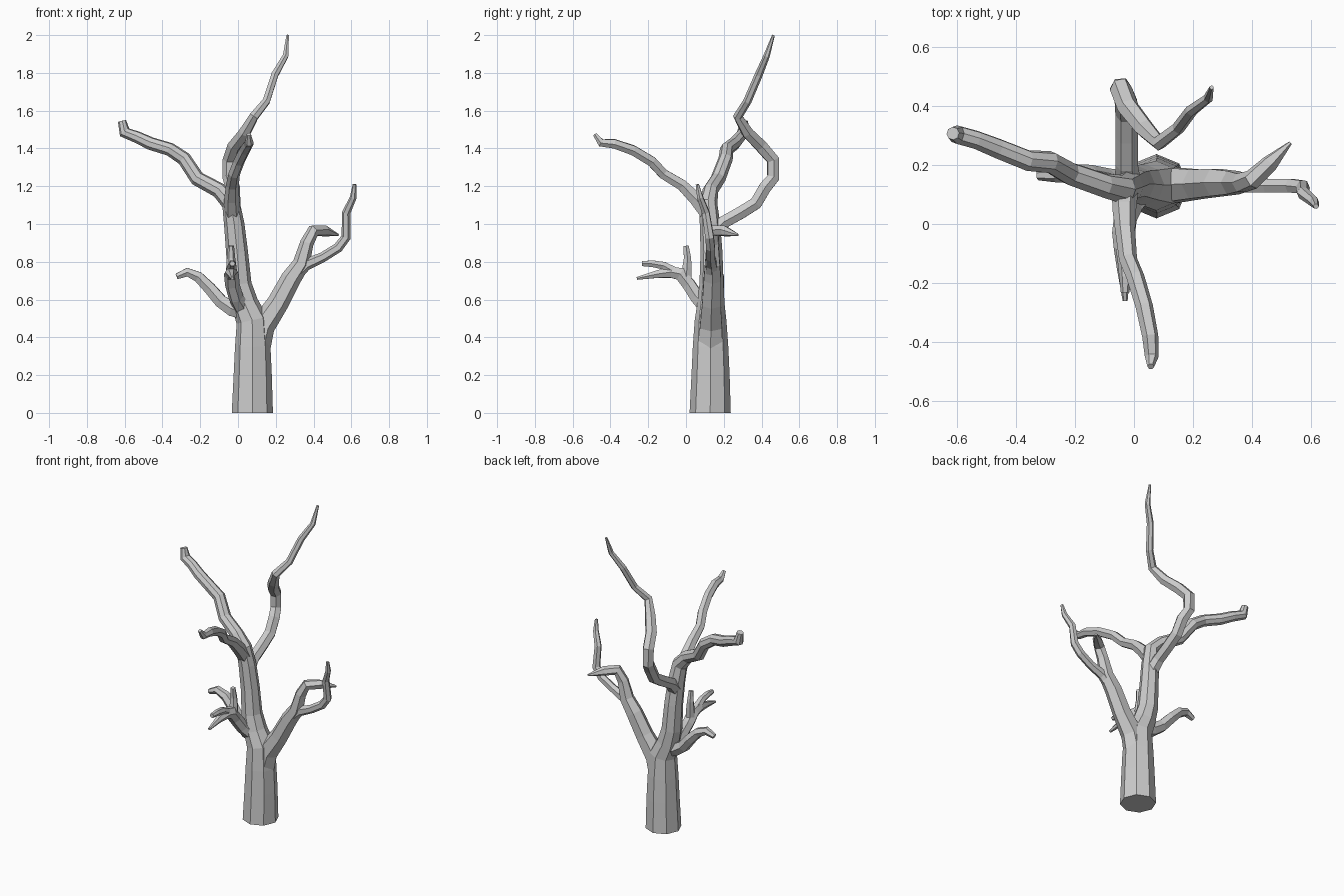
import bpy, bmesh, math
from mathutils import Vector


def limb(name, path, sides=6, start=None, girth=1.06):
    """Faceted tapering tube; path holds (x, y, z, radius)."""
    pts = [Vector(p[:3]) for p in path]
    dirs = []
    for i in range(len(pts)):
        a = (pts[i] - pts[i - 1]).normalized() if i else Vector()
        b = (pts[i + 1] - pts[i]).normalized() if i < len(pts) - 1 else Vector()
        dirs.append((a + b).normalized())
    if start:
        dirs[0] = Vector(start)
    bm = bmesh.new()
    side = Vector((1, 0, 0)) if abs(dirs[0].x) < 0.8 else Vector((0, 1, 0))
    rings = []
    for p, d, q in zip(pts, dirs, path):
        side = (side - d * side.dot(d)).normalized()
        up = d.cross(side)
        rings.append([bm.verts.new(p + girth * q[3] * (side * math.cos(t) + up * math.sin(t)))
                      for t in (2 * math.pi * k / sides for k in range(sides))])
    for r, s in zip(rings, rings[1:]):
        for k in range(sides):
            j = (k + 1) % sides
            bm.faces.new((r[k], r[j], s[j], s[k]))
    bm.faces.new(rings[0][::-1])
    bm.faces.new(rings[-1])
    bmesh.ops.recalc_face_normals(bm, faces=bm.faces)
    me = bpy.data.meshes.new(name)
    bm.to_mesh(me)
    bm.free()
    ob = bpy.data.objects.new(name, me)
    bpy.context.collection.objects.link(ob)
    return ob


# Trunk running up through the main stem and out along the upper left branch
limb("trunk_and_upper_left_branch",
     [(.076, .128, 0, .109), (.078, .13, .2, .101), (.078, .13, .35, .094),
      (.075, .13, .49, .084), (.035, .132, .58, .072), (.008, .135, .68, .064),
      (-.005, .135, .85, .058), (-.02, .127, 1.0, .054), (-.038, .117, 1.11, .049),
      (-.1, .13, 1.178, .042), (-.215, .17, 1.24, .04), (-.285, .21, 1.345, .038),
      (-.36, .215, 1.395, .036), (-.46, .255, 1.425, .035), (-.535, .285, 1.46, .032),
      (-.6, .303, 1.485, .032), (-.614, .307, 1.545, .022)], 8, (0, 0, 1), 1.0)

# Right fork: thick bough with a hooked end, and a thin shoot
limb("right_bough", [(.095, .13, .33, .07), (.128, .132, .46, .064), (.21, .135, .58, .054),
                     (.28, .14, .71, .05), (.335, .14, .79, .043), (.365, .14, .9, .034),
                     (.4, .15, .965, .032), (.46, .205, .963, .028), (.53, .275, .942, .006)])
limb("right_shoot", [(.30, .135, .73, .035), (.36, .135, .785, .03), (.45, .13, .825, .025),
                     (.53, .13, .875, .025), (.572, .125, .93, .024), (.573, .105, 1.06, .021),
                     (.61, .075, 1.14, .017), (.617, .06, 1.21, .009)])

# Low left branch
limb("low_left_branch", [(.05, .13, .53, .045), (-.03, .135, .55, .042), (-.09, .15, .59, .037),
                         (-.15, .165, .66, .034), (-.21, .17, .72, .03),
                         (-.27, .168, .745, .025), (-.325, .165, .722, .016)])

# Low front branch with three twigs
limb("low_front_branch", [(.02, .11, .56, .045), (-.01, .06, .61, .038), (-.03, .015, .68, .037),
                          (-.035, -.03, .735, .037), (-.035, -.08, .745, .032),
                          (-.035, -.15, .735, .022), (-.03, -.26, .712, .008)])
limb("front_twig_up", [(-.033, .0, .69, .03), (-.035, .005, .77, .026),
                       (-.037, .008, .82, .021), (-.037, .0, .885, .015)])
limb("front_twig_out", [(-.035, -.05, .74, .03), (-.033, -.12, .78, .022),
                        (-.03, -.18, .79, .019), (-.03, -.232, .79, .014)])

# Upper front branch
limb("upper_front_branch", [(-.03, .11, 1.06, .042), (-.033, .05, 1.135, .038), (-.03, -.02, 1.205, .032),
                            (-.02, -.12, 1.265, .029), (.005, -.18, 1.33, .029),
                            (.035, -.28, 1.39, .028), (.055, -.38, 1.425, .026),
                            (.06, -.45, 1.43, .022), (.057, -.483, 1.475, .011)])

# Back branch curling up to the top
limb("back_branch", [(-.02, .14, .95, .042), (-.025, .2, 1.01, .036), (-.025, .29, 1.06, .036),
                     (-.025, .37, 1.11, .036), (-.028, .42, 1.195, .036),
                     (-.045, .462, 1.245, .035), (-.045, .46, 1.34, .035),
                     (-.02, .395, 1.415, .035), (.035, .325, 1.485, .032), (.085, .275, 1.57, .025),
                     (.15, .325, 1.65, .021), (.195, .385, 1.79, .02),
                     (.252, .427, 1.89, .016), (.263, .463, 2.0, .007)])
